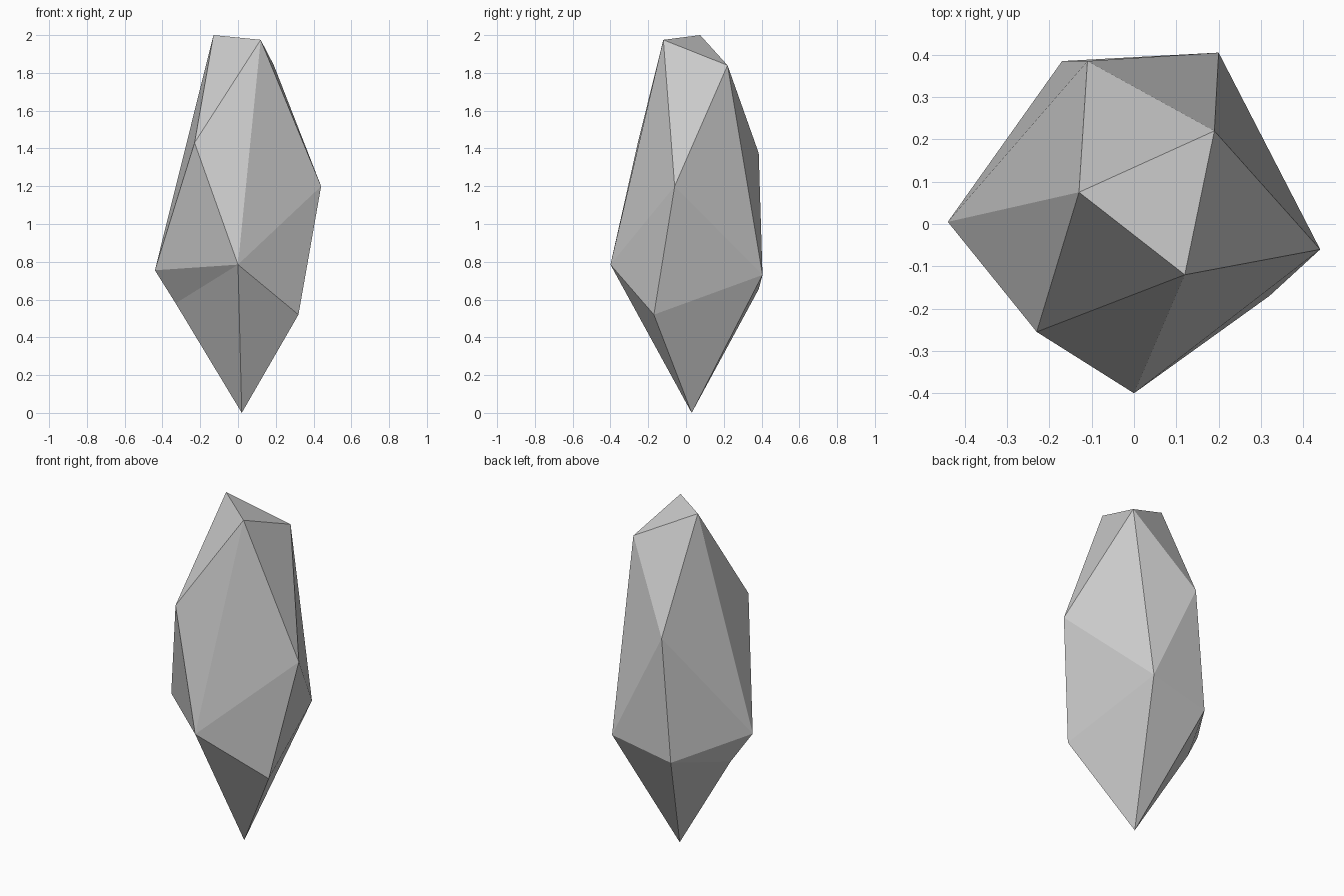
import bpy
import bmesh
from mathutils import Vector

cube = bpy.data.objects.get("Cube")
if cube:
    bpy.data.objects.remove(cube, do_unlink=True)

# Corner points of the crystal, from the crown down to the tip
crown = [(-.13, .075, 2), (.12, -.12, 1.975), (.19, .22, 1.84)]
shoulder = [(-.23, -.255, 1.43), (-.11, .385, 1.375), (.44, -.06, 1.2)]
waist = [(0, -.4, .785), (.2, .405, .73), (-.17, .385, .655), (.32, -.17, .52)]
side_corner = Vector((-.44, .005, .755))
tip = Vector((.02, .03, 0))
dent = Vector((-.33, .055, .58))

# Faceted hull around the corners
bm = bmesh.new()
for point in crown + shoulder + waist:
    bm.verts.new(point)
side_vert = bm.verts.new(side_corner)
tip_vert = bm.verts.new(tip)
bmesh.ops.convex_hull(bm, input=bm.verts[:])

# Shallow dent: split the edge from side corner to tip and move the new point
edge = bm.edges.get((side_vert, tip_vert))
if edge:
    result = bmesh.ops.subdivide_edges(bm, edges=[edge], cuts=1)
    middle = [v for v in result["geom_inner"] if isinstance(v, bmesh.types.BMVert)][0]
    middle.co = dent
bmesh.ops.triangulate(bm, faces=bm.faces[:])
bmesh.ops.recalc_face_normals(bm, faces=bm.faces[:])

mesh = bpy.data.meshes.new("crystal_rock")
bm.to_mesh(mesh)
bm.free()
rock = bpy.data.objects.new("crystal_rock", mesh)
bpy.context.collection.objects.link(rock)

# Plain grey stone
stone = bpy.data.materials.new("grey_stone")
stone.use_nodes = True
grey = (.6, .6, .6, 1)
stone.diffuse_color = grey
stone.node_tree.nodes["Principled BSDF"].inputs["Base Color"].default_value = grey
mesh.materials.append(stone)
